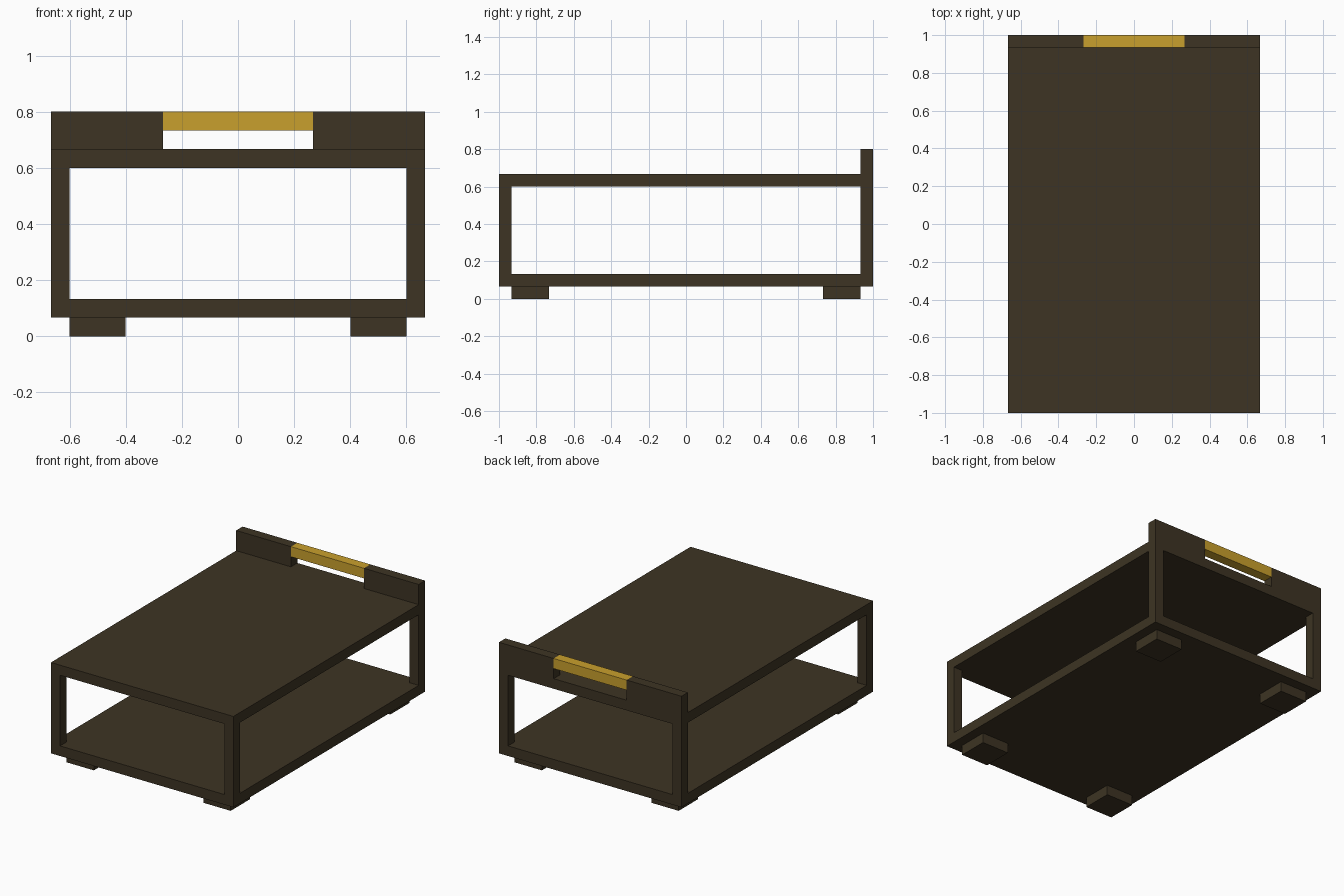
import bpy, bmesh
from mathutils import Vector

if "Cube" in bpy.data.objects:
    bpy.data.objects.remove(bpy.data.objects["Cube"])

U = 1 / 15  # the model sits on a 1/15 unit grid


def material(name, rgb):
    m = bpy.data.materials.new(name)
    m.diffuse_color = (*rgb, 1)
    m.use_nodes = True
    m.node_tree.nodes["Principled BSDF"].inputs["Base Color"].default_value = m.diffuse_color
    return m


dark = material("dark_brown", (0.047, 0.034, 0.017))
gold = material("gold", (0.584, 0.352, 0.026))


def box(name, lo, hi, mat):
    """Axis-aligned box from corner lo to corner hi, in grid units."""
    lo, hi = Vector(lo) * U, Vector(hi) * U
    bm = bmesh.new()
    bmesh.ops.create_cube(bm, size=1)
    for v in bm.verts:
        v.co = Vector([lo[i] if v.co[i] < 0 else hi[i] for i in range(3)])
    me = bpy.data.meshes.new(name)
    bm.to_mesh(me)
    bm.free()
    me.materials.append(mat)
    ob = bpy.data.objects.new(name, me)
    bpy.context.collection.objects.link(ob)
    return ob


def mirrored_box(name, lo, hi, mat):
    """Box on the right plus its mirror image on the left."""
    box(name + "_right", lo, hi, mat)
    box(name + "_left", (-hi[0], lo[1], lo[2]), (-lo[0], hi[1], hi[2]), mat)


# Bottom shelf and top deck
box("bottom_shelf", (-10, -15, 1), (10, 15, 2), dark)
box("top_deck", (-10, -15, 9), (10, 15, 10), dark)

# Corner posts and feet
for end, y_post, y_foot in (("front", -15, -14), ("back", 14, 11)):
    mirrored_box(end + "_post", (9, y_post, 2), (10, y_post + 1, 9), dark)
    mirrored_box(end + "_foot", (6, y_foot, 0), (9, y_foot + 3, 1), dark)

# Raised back edge with a gold handle bar between its two halves
mirrored_box("back_rail", (4, 14, 10), (10, 15, 12), dark)
box("handle_bar", (-4, 14, 11), (4, 15, 12), gold)
